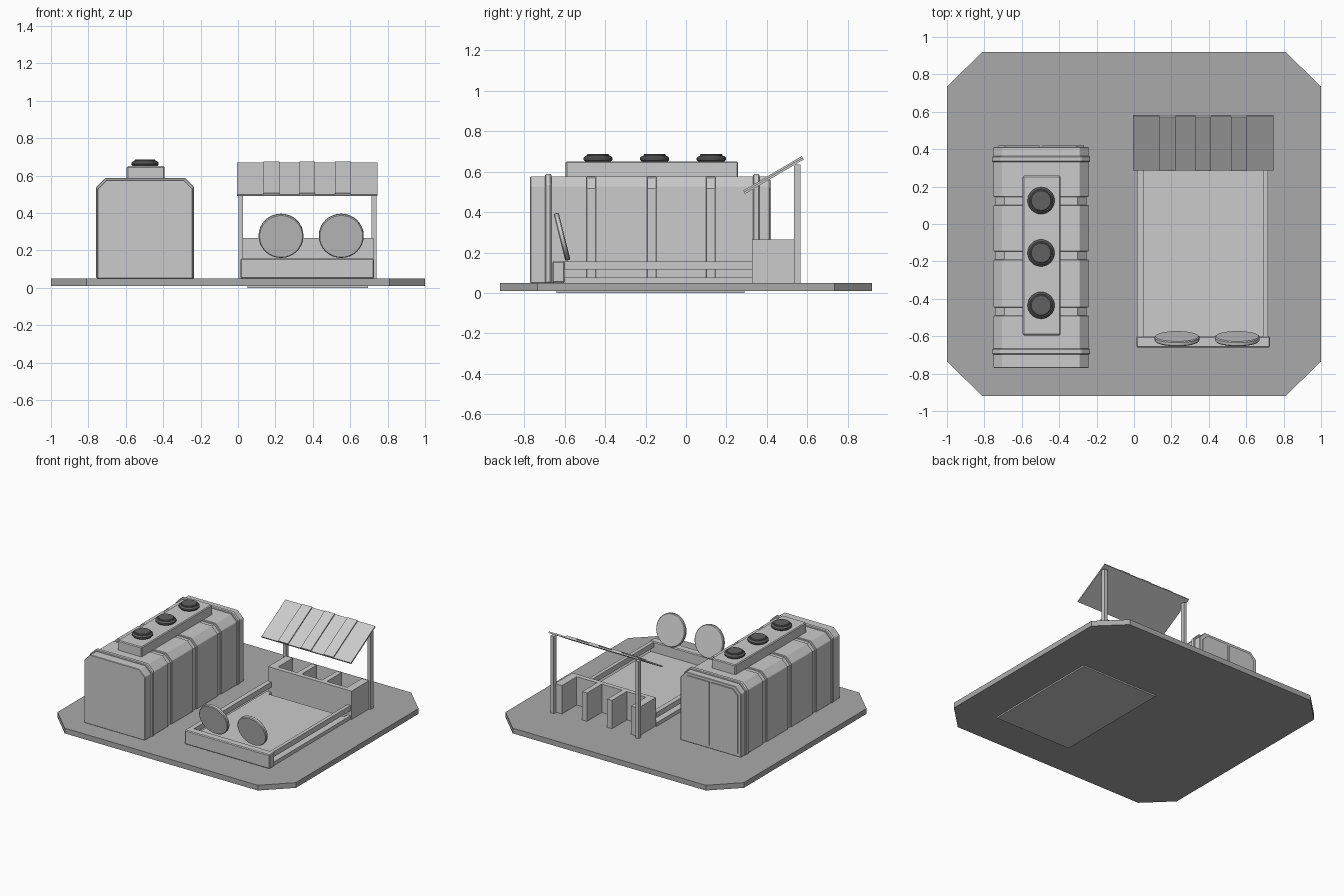
import bpy, bmesh, math
from mathutils import Matrix

if "Cube" in bpy.data.objects:
    bpy.data.objects.remove(bpy.data.objects["Cube"])


def material(name, v):
    m = bpy.data.materials.new(name)
    m.diffuse_color = (v, v, v, 1)
    m.use_nodes = True
    m.node_tree.nodes["Principled BSDF"].inputs["Base Color"].default_value = m.diffuse_color
    return m


dark = material("dark_grey", 0.12)
ground = material("ground_grey", 0.4)


def finish(name, bm, bevel=0, mat=None):
    bmesh.ops.recalc_face_normals(bm, faces=bm.faces)
    me = bpy.data.meshes.new(name)
    bm.to_mesh(me)
    bm.free()
    ob = bpy.data.objects.new(name, me)
    bpy.context.collection.objects.link(ob)
    if mat:
        me.materials.append(mat)
    if bevel:
        b = ob.modifiers.new("bevel", 'BEVEL')
        b.width, b.segments = bevel, 1
    return ob


def box(name, x0, x1, y0, y1, z0, z1, bevel=0):
    bm = bmesh.new()
    bmesh.ops.create_cube(bm, size=1)
    for v in bm.verts:
        v.co = ((x0 + x1) / 2 + v.co.x * (x1 - x0),
                (y0 + y1) / 2 + v.co.y * (y1 - y0),
                (z0 + z1) / 2 + v.co.z * (z1 - z0))
    return finish(name, bm, bevel)


def extrude(name, pts, vec, bevel=0, mat=None):
    bm = bmesh.new()
    f = bm.faces.new([bm.verts.new(p) for p in pts])
    r = bmesh.ops.extrude_face_region(bm, geom=[f])
    bmesh.ops.translate(bm, vec=vec, verts=[g for g in r['geom'] if isinstance(g, bmesh.types.BMVert)])
    return finish(name, bm, bevel, mat)


def disc(name, loc, r, h, bevel, tilt=0, mat=None, sides=32):
    bm = bmesh.new()
    bmesh.ops.create_cone(bm, cap_ends=True, segments=sides, radius1=r, radius2=r, depth=h)
    bm.transform(Matrix.Translation(loc) @ Matrix.Rotation(tilt, 4, 'X'))
    ob = finish(name, bm, 0, mat)
    b = ob.modifiers.new("bevel", 'BEVEL')
    b.width, b.segments, b.limit_method = bevel, 1, 'ANGLE'
    b.angle_limit = math.radians(40)
    bpy.context.view_layer.objects.active = ob
    ob.select_set(True)
    bpy.ops.object.shade_smooth_by_angle(angle=math.radians(25))
    ob.select_set(False)
    return ob


# ground plate with cut corners
half = [(1, -0.735), (1, 0.735), (0.81, 0.92), (-0.81, 0.92)]
extrude("ground_plate", [(s * x, s * y, 0.01) for s in (1, -1) for x, y in half],
        (0, 0, 0.04), mat=ground)


# container: slices of a square profile with two cut top corners
def slice_(name, y0, y1, w, top, bevel=0, z0=0.05, cx=-0.4965, c=0.048):
    pts = [(cx - w, y0, z0), (cx + w, y0, z0), (cx + w, y0, top - c),
           (cx + w - c, y0, top), (cx - w + c, y0, top), (cx - w, y0, top - c)]
    return extrude(name, pts, (0, y1 - y0, 0), bevel)


slice_("container_core", -0.75, 0.40, 0.243, 0.565)
edges = [-0.77, -0.489, -0.447, -0.19, -0.148, 0.102, 0.144, 0.413]
for i in range(4):
    slice_(f"container_panel_{i}", edges[2 * i], edges[2 * i + 1], 0.254, 0.577, 0.003)
for i, y in enumerate((-0.682, 0.347)):
    slice_(f"container_end_rib_{i}", y - 0.016, y + 0.016, 0.262, 0.587, 0.005)

# container back doors, outer top corners cut
for side in (-1, 1):
    prof = [(0.008, 0.075), (0.228, 0.075), (0.228, 0.515), (0.19, 0.555), (0.008, 0.555)]
    extrude(f"container_door_{side}", [(-0.4965 + side * x, 0.41, z) for x, z in prof],
            (0, 0.01, 0))

# roof unit with three vents
box("roof_unit", -0.595, -0.393, -0.595, 0.258, 0.57, 0.65, 0.006)
for i in range(3):
    y = -0.435 + 0.28 * i
    disc(f"vent_{i}", (-0.497, y, 0.663), 0.072, 0.03, 0.01, mat=dark)
    disc(f"vent_cap_{i}", (-0.497, y, 0.677), 0.056, 0.018, 0.004, mat=dark)

# yard: floor slab, front wall, side rails
box("yard_floor", 0.05, 0.695, -0.64, 0.29, 0, 0.077)
box("front_wall", 0.014, 0.727, -0.66, -0.60, 0.05, 0.157, 0.006)
for i, (a, b) in enumerate(((0.016, 0.052), (0.69, 0.717))):
    box(f"side_rail_{i}", a, b, -0.61, 0.33, 0.115, 0.155)
    box(f"side_kerb_{i}", a, b, -0.61, 0.33, 0.05, 0.077)

# two tilted round shields leaning on the front wall
for i, x in enumerate((0.23, 0.552)):
    disc(f"round_shield_{i}", (x, -0.613, 0.278), 0.12, 0.026, 0.005, math.radians(-76))

# counter with open compartments at the back
box("counter_front", 0.025, 0.725, 0.325, 0.36, 0.05, 0.265)
for i, (a, b) in enumerate(((0.025, 0.085), (0.245, 0.285), (0.455, 0.495), (0.665, 0.725))):
    box(f"counter_divider_{i}", a, b, 0.355, 0.537, 0.05, 0.265)

# shelter posts and sloped roof with raised strips
for i, x in enumerate((0.002, 0.714)):
    box(f"shelter_post_{i}", x, x + 0.026, 0.534, 0.566, 0.05, 0.635)


def roof(name, x0, x1, off, t):
    n = (-0.51 * 1, 0.86)
    lo, hi = (0.292, 0.49), (0.582, 0.66)
    pts = [(p[0] + n[0] * d, p[1] + n[1] * d) for p, d in
           ((lo, off), (hi, off), (hi, off + t), (lo, off + t))]
    extrude(name, [(x0, y, z) for y, z in pts], (x1 - x0, 0, 0))


roof("shelter_roof", -0.005, 0.747, 0, 0.011)
for i, x in enumerate((0.137, 0.328, 0.518)):
    roof(f"roof_strip_{i}", x, x + 0.084, 0.005, 0.014)
